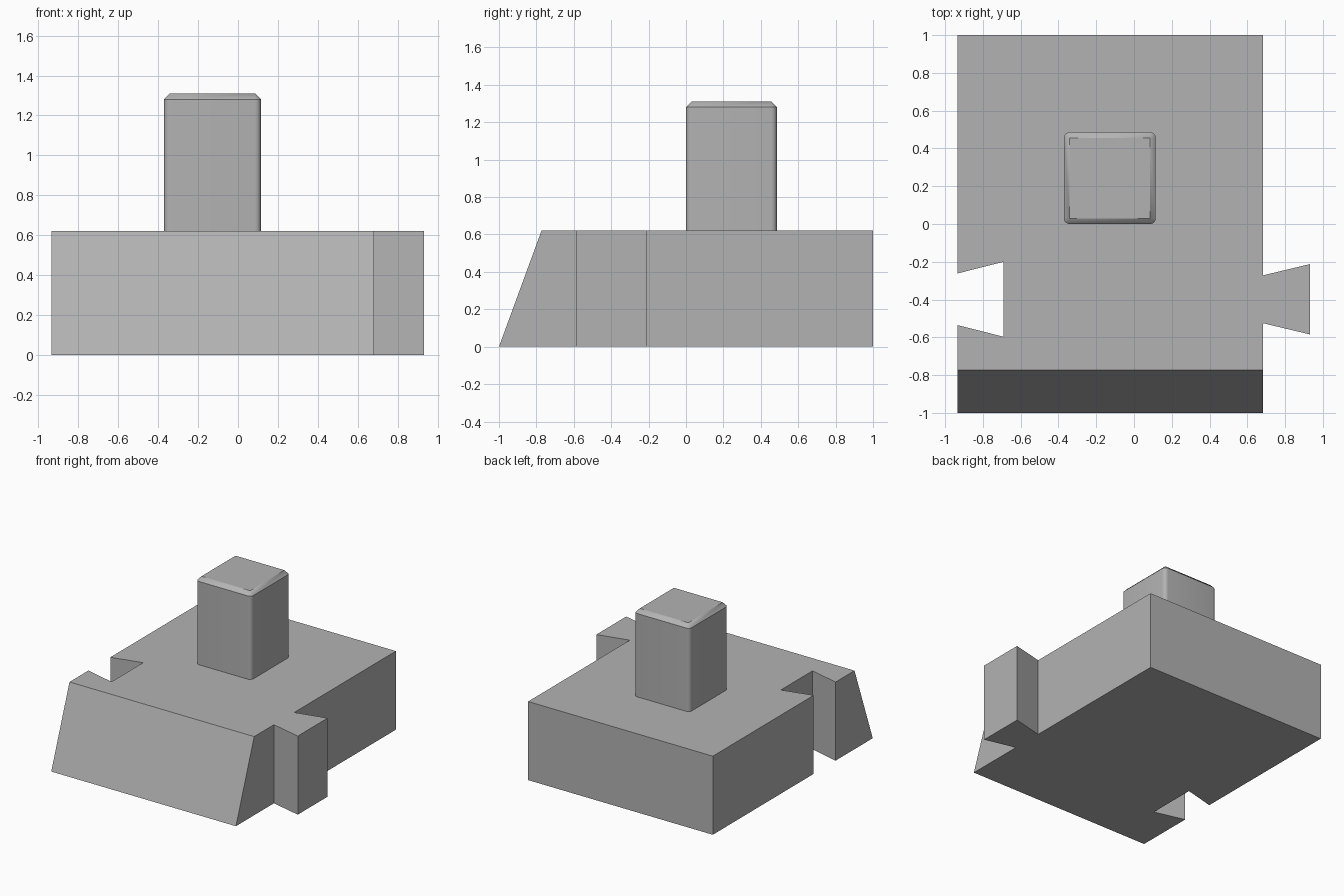
import bpy, bmesh, math

if "Cube" in bpy.data.objects:
    bpy.data.objects.remove(bpy.data.objects["Cube"])

grey = bpy.data.materials.new("grey")
grey.diffuse_color = (0.45, 0.45, 0.45, 1)
grey.use_nodes = True
grey.node_tree.nodes["Principled BSDF"].inputs["Base Color"].default_value = grey.diffuse_color


def finish(name, bm):
    bmesh.ops.recalc_face_normals(bm, faces=bm.faces)
    mesh = bpy.data.meshes.new(name)
    bm.to_mesh(mesh)
    bm.free()
    mesh.materials.append(grey)
    obj = bpy.data.objects.new(name, mesh)
    bpy.context.collection.objects.link(obj)
    return obj


def loft(bm, low, high):
    """Side walls between two rings of equal length."""
    n = len(low)
    for i in range(n):
        j = (i + 1) % n
        corners = [low[i], low[j], high[j], high[i]]
        bm.faces.new(list(dict.fromkeys(corners)))


# Base block: outline with a dovetail tab on the right and a slot on the left
H = 0.622
L, R = -0.935, 0.682
outline = [(L, -1), (R, -1),
           (R, -0.525), (0.933, -0.585), (0.933, -0.212), (R, -0.272),
           (R, 1), (L, 1),
           (L, -0.262), (-0.69, -0.2), (-0.69, -0.597), (L, -0.535)]
bm = bmesh.new()
bottom = [bm.verts.new((x, y, 0)) for x, y in outline]
# the front leans back towards the top
top = [bm.verts.new((x, -0.772 if y == -1 else y, H)) for x, y in outline]
bm.faces.new(bottom)
bm.faces.new(top)
loft(bm, bottom, top)
finish("base_block", bm)

# Post: square with rounded upright edges and a chamfered top
cx, cy, half, r, z_top, steps = -0.128, 0.243, 0.243, 0.03, 1.311, 6
bm = bmesh.new()
foot, shoulder, cap, cap_corners = [], [], [], []
for k in range(4):
    a0 = k * math.pi / 2
    sx, sy = ((1, 1), (-1, 1), (-1, -1), (1, -1))[k]
    px, py = cx + sx * (half - r), cy + sy * (half - r)
    corner = bm.verts.new((px, py, z_top))
    cap_corners.append(corner)
    for s in range(steps + 1):
        a = a0 + s / steps * math.pi / 2
        x, y = px + r * math.cos(a), py + r * math.sin(a)
        foot.append(bm.verts.new((x, y, H)))
        shoulder.append(bm.verts.new((x, y, z_top - r)))
        cap.append(corner)
loft(bm, foot, shoulder)
loft(bm, shoulder, cap)
bm.faces.new(cap_corners)
bm.faces.new(foot)
post = finish("post", bm)

# Smooth only the rounded upright edges
bpy.context.view_layer.objects.active = post
post.select_set(True)
bpy.ops.object.shade_smooth_by_angle(angle=math.radians(30))
